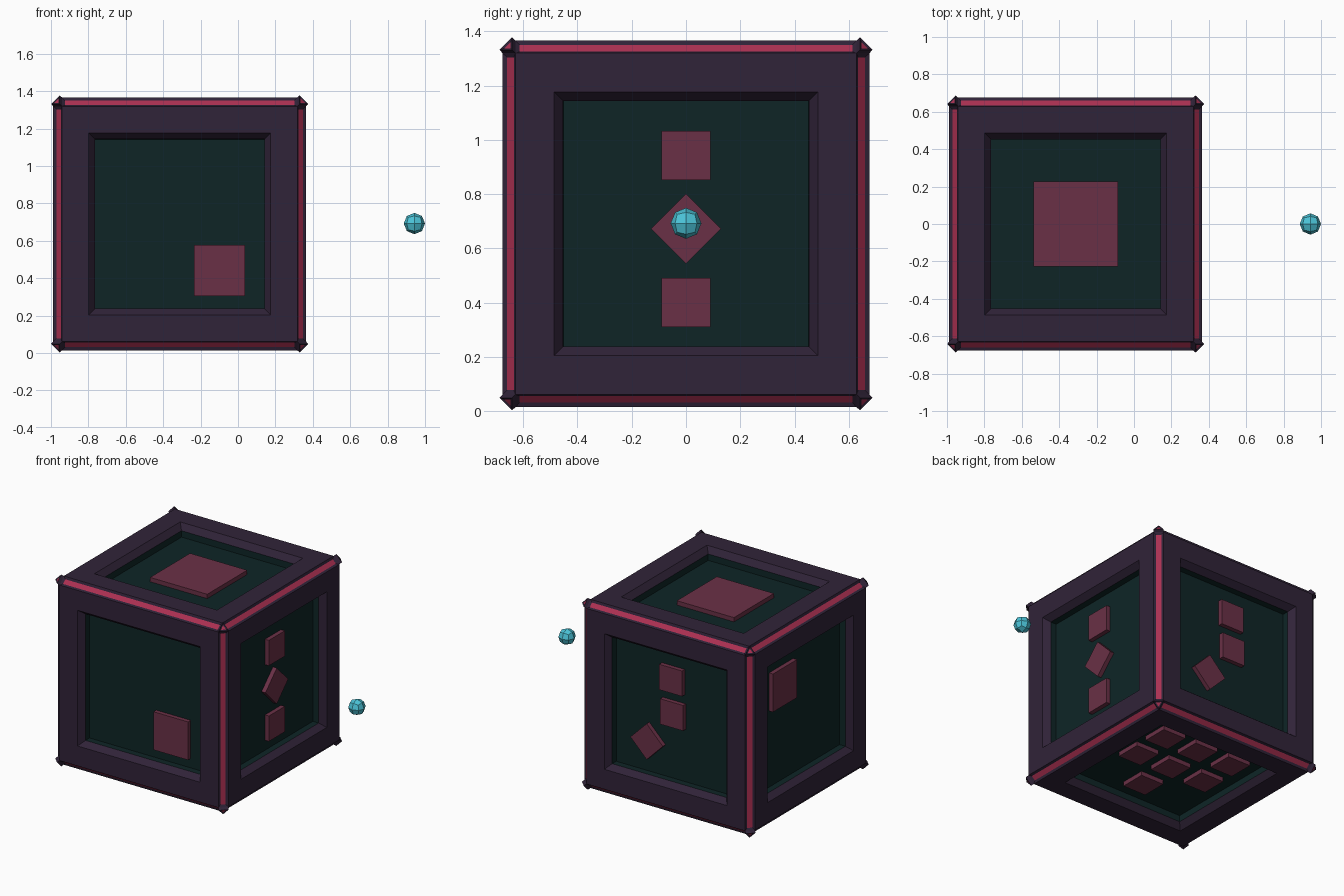
import bpy, bmesh, math
from mathutils import Vector, Matrix

if "Cube" in bpy.data.objects:
    bpy.data.objects.remove(bpy.data.objects["Cube"])

CENTRE = Vector((-0.312, 0, 0.69))
H = 0.676        # half size of the cube
CHAMFER = 0.047
SLOPE, WALL, PLATE = 0.042, 0.045, 0.032   # recess depths, plate thickness


def material(name, rgb):
    m = bpy.data.materials.new(name)
    lin = [(c / 255 / 12.92) if c < 11 else ((c / 255 + 0.055) / 1.055) ** 2.4 for c in rgb]
    m.diffuse_color = (*lin, 1)
    m.use_nodes = True
    m.node_tree.nodes["Principled BSDF"].inputs["Base Color"].default_value = m.diffuse_color
    return m


FRAME = material("dark purple frame", (48, 35, 56))
PANEL = material("dark green panel", (14, 37, 38))
GLOW = material("crimson trim", (172, 48, 82))
TILE = material("dusty red plate", (106, 48, 70))
BALL = material("turquoise", (76, 196, 216))


def finish(name, bm, mats, loc=(0, 0, 0)):
    bmesh.ops.recalc_face_normals(bm, faces=bm.faces)
    me = bpy.data.meshes.new(name)
    bm.to_mesh(me)
    bm.free()
    for m in mats:
        me.materials.append(m)
    ob = bpy.data.objects.new(name, me)
    ob.location = loc
    bpy.context.collection.objects.link(ob)
    return ob


def inset(bm, faces, thickness, depth):
    return bmesh.ops.inset_individual(bm, faces=faces, thickness=thickness, depth=depth,
                                      use_even_offset=True)["faces"]


# Cube body: chamfered, with trim grooves, corner caps and recessed panels
bm = bmesh.new()
bmesh.ops.create_cube(bm, size=2 * H)
bmesh.ops.bevel(bm, geom=bm.edges[:], offset=CHAMFER, segments=1, affect='EDGES', profile=0.5)
bm.normal_update()
corners = [f for f in bm.faces if len(f.verts) == 3]
sides = [f for f in bm.faces if max(abs(c) for c in f.normal) > 0.99]
edges = [f for f in bm.faces if f not in corners and f not in sides]

inset(bm, edges, 0.016, -0.008)
for f in edges:
    f.material_index = 2
inset(bm, corners, 0.0005, 0.021)
inset(bm, corners, 0.009, -0.004)
for f in corners:
    f.material_index = 2
inset(bm, sides, H - CHAMFER - 0.486, 0)
inset(bm, sides, 0.033, -SLOPE)
for f in sides + inset(bm, sides, 0.0005, -WALL):
    f.material_index = 1
finish("cube_body", bm, [FRAME, PANEL, GLOW], CENTRE)

# Raised plates: per side the right and up axes, then (right, up, size, turn)
X, Y, Z = Vector((1, 0, 0)), Vector((0, 1, 0)), Vector((0, 0, 1))
S, L = 0.182, 0.273
GRID = (-0.285, -0.015, 0.26)
bottom = [(a, -b, S, 0) for b in GRID[:2] for a in GRID] + [(GRID[1], -GRID[2], S, 0)]
layout = {
    "front": (X, Z, [(0.213, -0.248, L, 0)]),
    "right": (Y, Z, [(0, 0.252, S, 0), (0, -0.018, S, 45), (0, -0.29, S, 0)]),
    "back": (-X, Z, [(0, 0.26, S, 0), (0.008, 0.015, S, 0), (-0.19, -0.23, S, 45)]),
    "left": (-Y, Z, [(-0.21, 0.23, L, 0)]),
    "top": (X, Y, [(0, 0, 0.453, 0)]),
    "bottom": (-X, Y, bottom),
}
for side, (u, v, plates) in layout.items():
    n = u.cross(v)
    basis = Matrix((u, v, n)).transposed().to_4x4()
    bm = bmesh.new()
    for a, b, size, turn in plates:
        height = H - SLOPE - WALL + PLATE / 2 - 0.001
        mat = (basis @ Matrix.Translation((a, b, height))
               @ Matrix.Rotation(math.radians(turn), 4, 'Z')
               @ Matrix.Diagonal((size, size, PLATE, 1)))
        bmesh.ops.create_cube(bm, size=1, matrix=mat)
    finish(side + "_plates", bm, [TILE], CENTRE)

# Small floating ball: a cube cut 2 x 2 per side and rounded
bm = bmesh.new()
bmesh.ops.create_cube(bm, size=2)
bmesh.ops.subdivide_edges(bm, edges=bm.edges[:], cuts=1, use_grid_fill=True)
for vert in bm.verts:
    vert.co = vert.co.normalized() * 0.057
finish("floating_ball", bm, [BALL], (0.943, 0, 0.692))
